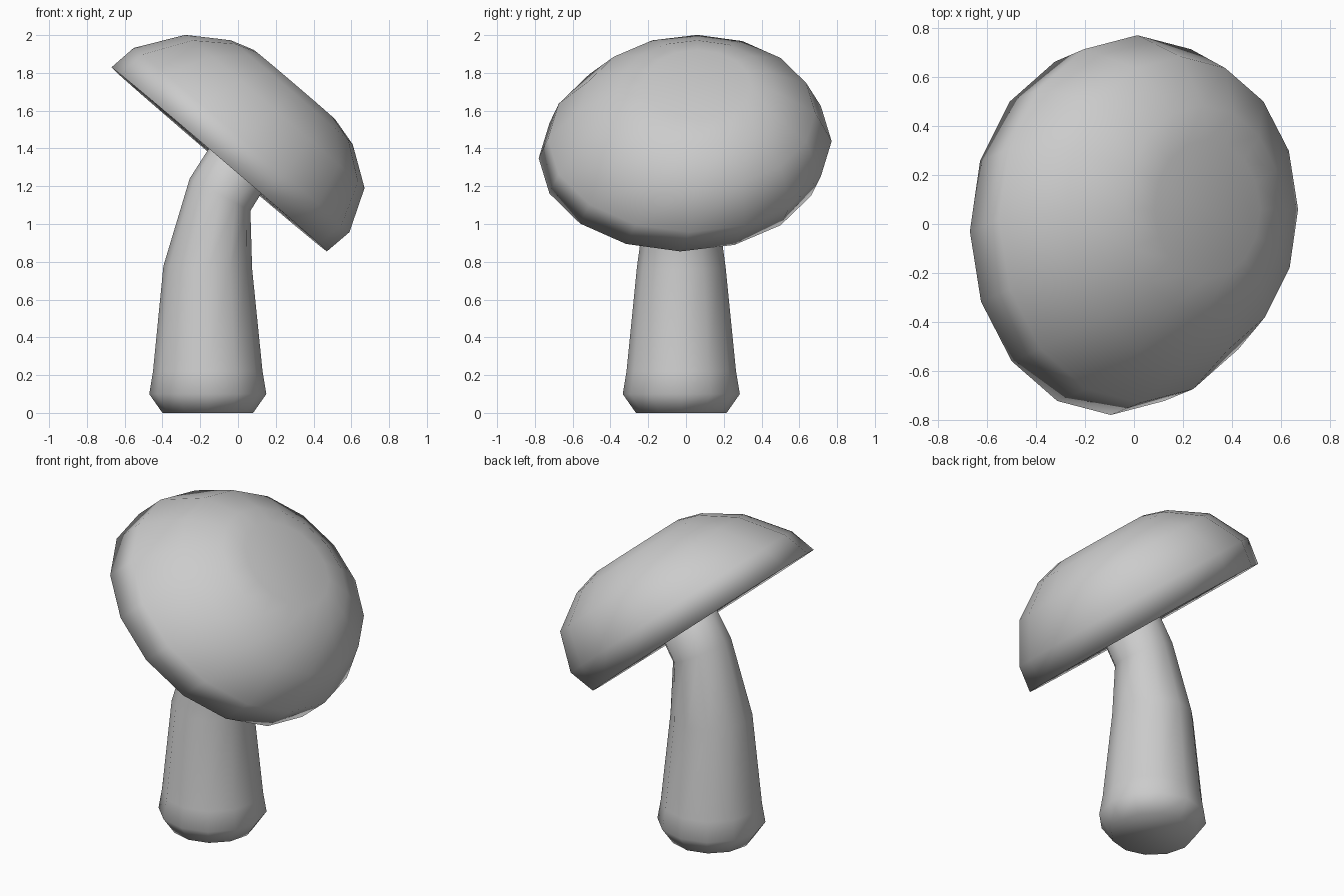
import bpy, bmesh, math
from mathutils import Vector

if "Cube" in bpy.data.objects:
    bpy.data.objects.remove(bpy.data.objects["Cube"])


def loft(name, rings, sides):
    """Each ring: (centre, tilt about y in degrees, radius, small lean towards +y)."""
    bm = bmesh.new()
    loops = []
    for centre, tilt, r, lean in rings:
        t = math.radians(tilt)
        u = Vector((math.cos(t), 0, -math.sin(t)))
        n = Vector((math.sin(t), 0, math.cos(t)))
        v = Vector((0, 1, 0)) - n * lean
        loop = []
        for i in range(sides):
            a = 2 * math.pi * i / sides
            loop.append(bm.verts.new(Vector(centre) + (u * math.cos(a) + v * math.sin(a)) * r))
        loops.append(loop)
    for a, b in zip(loops, loops[1:]):
        for i in range(sides):
            j = (i + 1) % sides
            bm.faces.new((a[i], a[j], b[j], b[i]))
    bm.faces.new(loops[0][::-1])
    bm.faces.new(loops[-1])
    bmesh.ops.recalc_face_normals(bm, faces=bm.faces)
    me = bpy.data.meshes.new(name)
    bm.to_mesh(me)
    bm.free()
    ob = bpy.data.objects.new(name, me)
    bpy.context.collection.objects.link(ob)
    bpy.ops.object.select_all(action='DESELECT')
    ob.select_set(True)
    bpy.context.view_layer.objects.active = ob
    bpy.ops.object.shade_smooth()
    return ob


# Stem: flared foot, tapering and bending into the hollow of the cap
loft("stem", [
    ((-0.16, -0.025, 0.00), 0, 0.24, 0),
    ((-0.16, -0.025, 0.10), 0, 0.31, 0),
    ((-0.16, -0.025, 0.22), 0, 0.29, 0),
    ((-0.16, -0.025, 0.77), 2, 0.235, 0),
    ((-0.095, -0.025, 1.155), 28, 0.182, 0),
    ((0.09, -0.025, 1.45), 38, 0.18, 0),
], 12)

# Cap: tilted dome whose rings drift off-centre, with a rim and a deep hollow underside;
# (height, slide, y, radius)
TILT = 40.5
t = math.radians(TILT)
profile = [
    (0.300, 0.040, 0.03, 0.30),
    (0.220, 0.030, 0.01, 0.52),
    (0.010, 0.000, -0.03, 0.62),
    (0.000, 0.000, -0.03, 0.75),
    (0.155, 0.024, 0.02, 0.751),
    (0.385, 0.060, 0.06, 0.624),
    (0.520, 0.062, 0.06, 0.424),
    (0.560, 0.047, 0.06, 0.284),
]
loft("cap", [
    ((-0.10 + h * math.sin(t) + s * math.cos(t), y,
      1.342 + h * math.cos(t) - s * math.sin(t)), TILT, r, 0.011)
    for h, s, y, r in profile], 16)
